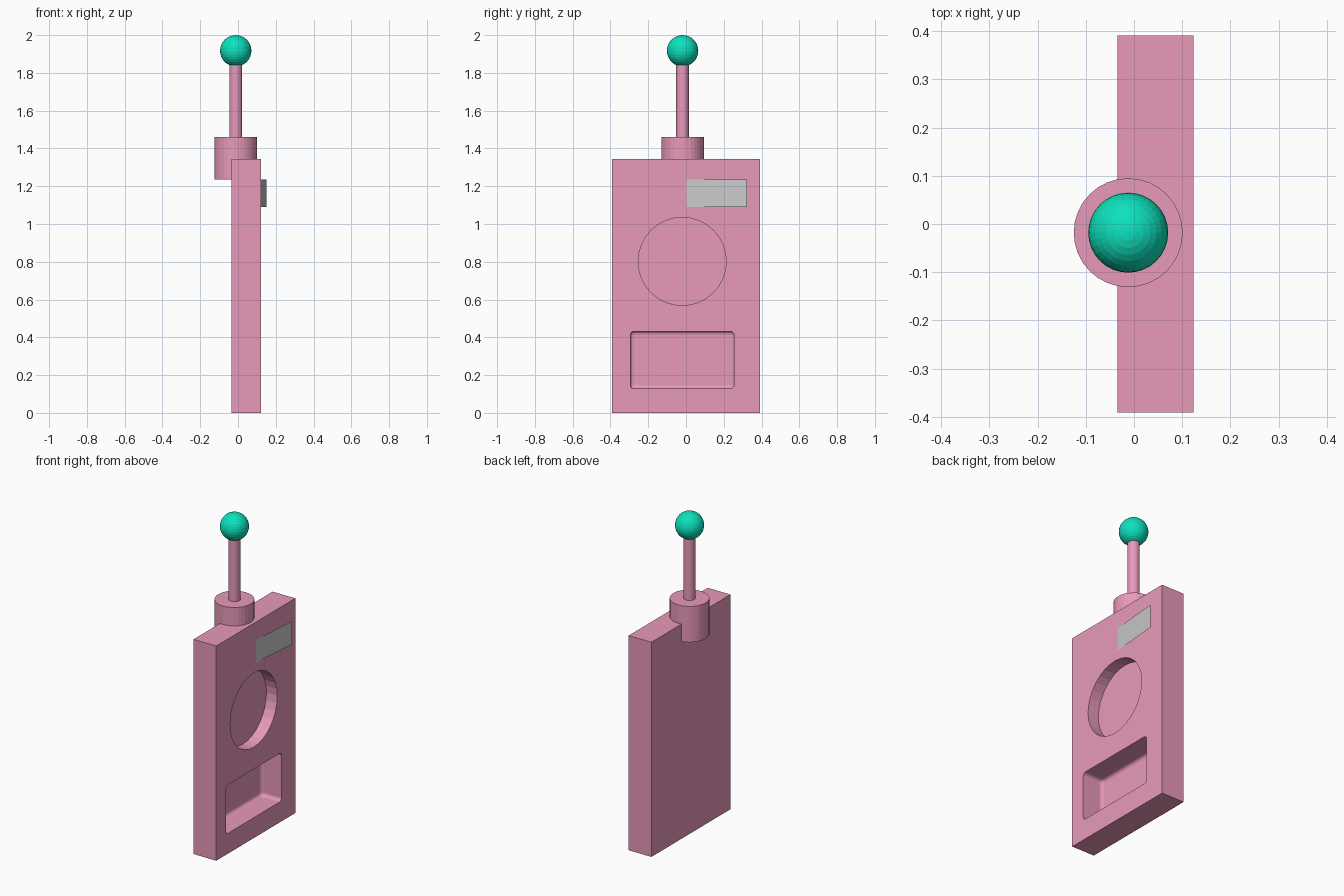
import bpy
from math import radians

if "Cube" in bpy.data.objects:
    bpy.data.objects.remove(bpy.data.objects["Cube"])

XB, XF = -0.034, 0.123          # back and face of the body
AX, AY = -0.012, -0.018         # antenna axis


def material(name, rgb):
    m = bpy.data.materials.new(name)
    m.diffuse_color = (*rgb, 1)
    m.use_nodes = True
    m.node_tree.nodes["Principled BSDF"].inputs["Base Color"].default_value = m.diffuse_color
    return m


pink = material("pink", (0.81, 0.32, 0.49))
teal = material("teal", (0.004, 0.75, 0.51))


def finish(name, mat=None):
    ob = bpy.context.object
    ob.name = name
    if mat:
        ob.data.materials.append(mat)
    return ob


def box(name, loc, size, mat=None):
    bpy.ops.mesh.primitive_cube_add(size=1, location=loc)
    ob = finish(name, mat)
    ob.scale = size
    bpy.ops.object.transform_apply(location=False, rotation=False, scale=True)
    return ob


def cylinder(name, loc, r, depth, mat=None, rot=(0, 0, 0)):
    bpy.ops.mesh.primitive_cylinder_add(vertices=32, radius=r, depth=depth,
                                        location=loc, rotation=rot)
    return finish(name, mat)


def cut(target, cutter):
    mod = target.modifiers.new("recess", 'BOOLEAN')
    mod.operation = 'DIFFERENCE'
    mod.solver = 'EXACT'
    mod.object = cutter
    cutter.hide_render = True
    cutter.hide_set(True)


# Flat slab body
body = box("body", ((XB + XF) / 2, 0, 0.6725), (XF - XB, 0.782, 1.345), pink)

# Round dial recess
dial = cylinder("dial_cutter", (XF + 0.06, -0.02, 0.802), 0.233, 0.27, pink,
                (0, radians(90), 0))
cut(body, dial)

# Rounded rectangular recess, deeper than the dial
tray = box("tray_cutter", (XF + 0.03, -0.02, 0.28), (0.34, 0.55, 0.304), pink)
bev = tray.modifiers.new("round", 'BEVEL')
bev.width = 0.02
bev.segments = 3
cut(body, tray)

# Tilted label strip on the face
bpy.ops.mesh.primitive_plane_add(size=1, location=(XF + 0.001, 0.015, 1.163))
label = finish("label_strip")
label.scale = (0.145, 0.617, 1)
label.rotation_euler = (radians(4.8), radians(90), 0)

# Antenna: socket, rod and ball tip
cylinder("antenna_socket", (AX, AY, 1.3475), 0.113, 0.225, pink)
cylinder("antenna_rod", (AX, AY, 1.655), 0.034, 0.43, pink)
bpy.ops.mesh.primitive_uv_sphere_add(segments=32, ring_count=16, radius=0.083,
                                     location=(AX, AY, 1.917))
finish("antenna_ball", teal)
